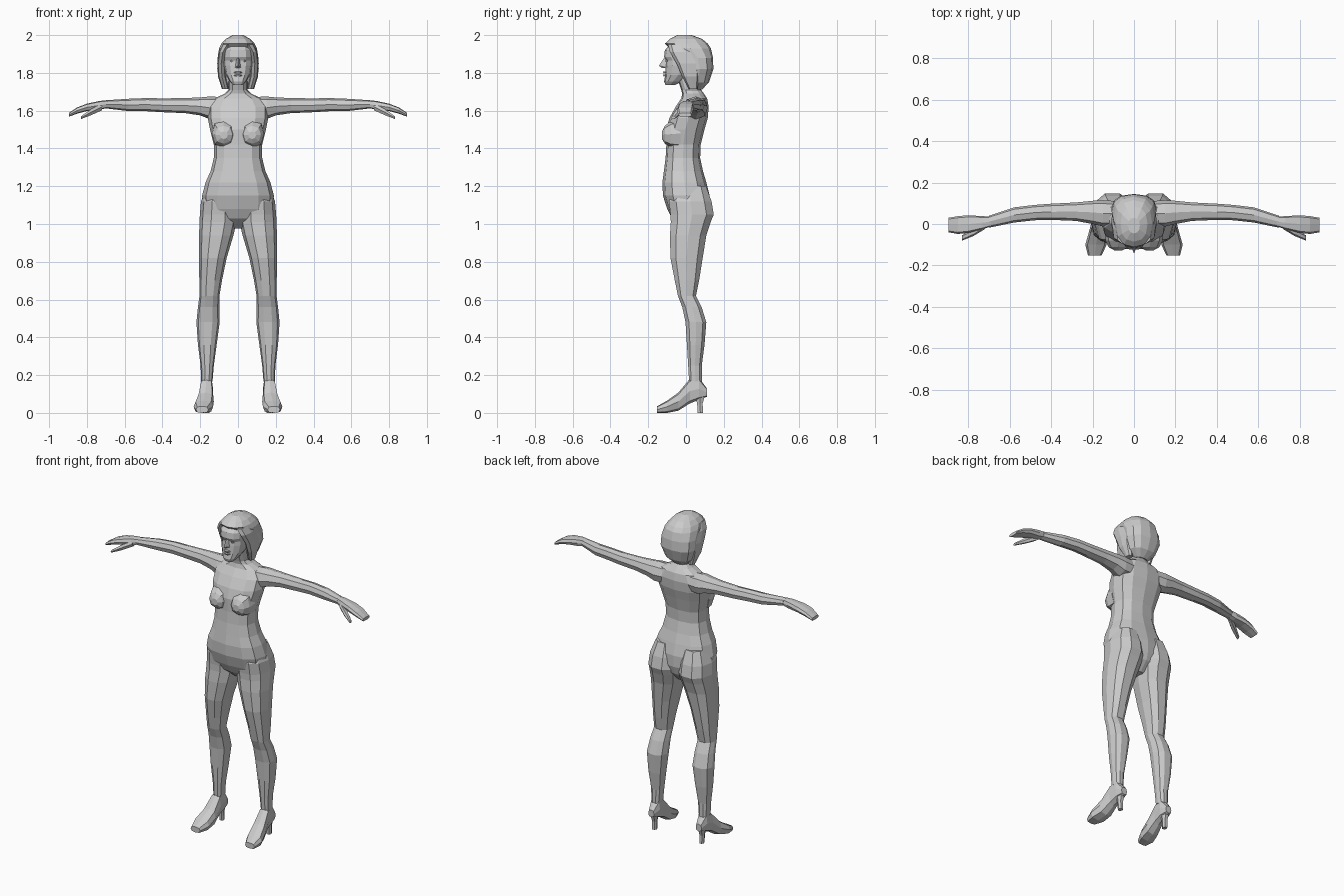
import bpy, bmesh, math
from mathutils import Vector

grey = bpy.data.materials.new("plain grey")
grey.diffuse_color = (0.6, 0.6, 0.6, 1)


def finish(name, bm, mirror):
    bmesh.ops.recalc_face_normals(bm, faces=bm.faces)
    mesh = bpy.data.meshes.new(name)
    bm.to_mesh(mesh)
    bm.free()
    mesh.materials.append(grey)
    ob = bpy.data.objects.new(name, mesh)
    bpy.context.collection.objects.link(ob)
    if mirror:
        mod = ob.modifiers.new("mirror", 'MIRROR')
        mod.use_mirror_merge = False
    return ob


def loft(name, axis, rings, n=8, power=0.85, mirror=False):
    """Skin over rounded rings, each (position, a0, a1, b0, b1) on the two other axes."""
    bm = bmesh.new()
    others = [i for i in range(3) if i != axis]
    loops = []
    for t, a0, a1, b0, b1 in rings:
        loop = []
        for k in range(n):
            w = 2 * math.pi * k / n
            c, s = math.cos(w), math.sin(w)
            co = [0, 0, 0]
            co[axis] = t
            co[others[0]] = (a0 + a1) / 2 + (a1 - a0) / 2 * math.copysign(abs(c) ** power, c)
            co[others[1]] = (b0 + b1) / 2 + (b1 - b0) / 2 * math.copysign(abs(s) ** power, s)
            loop.append(bm.verts.new(co))
        loops.append(loop)
    for p, q in zip(loops, loops[1:]):
        for k in range(n):
            j = (k + 1) % n
            bm.faces.new((p[k], p[j], q[j], q[k]))
    bm.faces.new(loops[0])
    bm.faces.new(loops[-1])
    return finish(name, bm, mirror)


def centred(rows):
    return [(z, -w, w, y0, y1) for z, w, y0, y1 in rows]


def hull(name, points, mirror=False):
    bm = bmesh.new()
    for p in points:
        bm.verts.new(Vector(p))
    bmesh.ops.convex_hull(bm, input=bm.verts[:])
    return finish(name, bm, mirror)


def unite(base, parts):
    for part in parts:
        mod = base.modifiers.new("join", 'BOOLEAN')
        mod.operation = 'UNION'
        mod.solver = 'EXACT'
        mod.object = part
        part.hide_render = True
        part.hide_viewport = False


# Torso and neck
torso = loft("body", 2, centred([
    (0.975, 0.03, -0.01, 0.06), (1.03, 0.12, -0.075, 0.11), (1.08, 0.185, -0.10, 0.125),
    (1.15, 0.19, -0.122, 0.125), (1.22, 0.172, -0.125, 0.108), (1.28, 0.145, -0.117, 0.09),
    (1.35, 0.128, -0.108, 0.075), (1.42, 0.128, -0.104, 0.078), (1.50, 0.148, -0.105, 0.098),
    (1.56, 0.160, -0.088, 0.115), (1.62, 0.160, -0.055, 0.12), (1.665, 0.125, -0.025, 0.112),
    (1.69, 0.07, -0.02, 0.095), (1.71, 0.05, -0.025, 0.08), (1.80, 0.048, -0.055, 0.06)]),
    n=12, power=0.8)

# Bust
bust = loft("bust", 1, [
    (-0.127, 0.055, 0.095, 1.45, 1.49), (-0.112, 0.03, 0.122, 1.425, 1.52),
    (-0.08, 0.015, 0.138, 1.405, 1.545), (-0.03, 0.02, 0.14, 1.40, 1.56)], mirror=True)

# Legs, including the seat at the top
leg = loft("leg", 2, [
    (0.165, 0.135, 0.195, 0.015, 0.085), (0.25, 0.128, 0.198, 0.01, 0.085),
    (0.36, 0.113, 0.212, 0.003, 0.10), (0.48, 0.097, 0.22, -0.005, 0.11),
    (0.56, 0.098, 0.212, -0.022, 0.085), (0.62, 0.098, 0.204, -0.045, 0.055),
    (0.70, 0.085, 0.205, -0.062, 0.072), (0.82, 0.06, 0.206, -0.086, 0.092),
    (0.94, 0.024, 0.206, -0.089, 0.112), (1.01, 0.008, 0.204, -0.085, 0.135),
    (1.05, 0.006, 0.202, -0.087, 0.152), (1.12, 0.008, 0.196, -0.095, 0.140),
    (1.20, 0.03, 0.165, -0.06, 0.11)], n=10, mirror=True)

# Arms
arm = loft("arm", 0, [
    (0.08, -0.01, 0.11, 1.56, 1.672), (0.15, -0.012, 0.115, 1.555, 1.675),
    (0.20, 0.0, 0.112, 1.575, 1.67), (0.28, 0.015, 0.104, 1.587, 1.667),
    (0.40, 0.02, 0.098, 1.592, 1.665), (0.48, 0.018, 0.092, 1.597, 1.667),
    (0.58, 0.007, 0.08, 1.598, 1.663), (0.70, -0.018, 0.04, 1.612, 1.655)], mirror=True)
unite(torso, [bust, leg, arm])

# Hands
loft("hand", 0, [
    (0.69, -0.012, 0.035, 1.615, 1.655), (0.73, -0.025, 0.038, 1.605, 1.652),
    (0.80, -0.043, 0.042, 1.598, 1.637), (0.85, -0.048, 0.038, 1.585, 1.618),
    (0.895, -0.04, 0.03, 1.568, 1.588)], power=0.6, mirror=True)
loft("thumb", 0, [
    (0.72, -0.025, 0.01, 1.60, 1.64), (0.775, -0.058, -0.02, 1.575, 1.612),
    (0.83, -0.08, -0.055, 1.555, 1.572)], n=6, mirror=True)

# Heeled shoes
loft("shoe", 1, [
    (0.11, 0.145, 0.185, 0.085, 0.13), (0.07, 0.132, 0.198, 0.07, 0.185),
    (0.02, 0.133, 0.202, 0.05, 0.18), (-0.04, 0.128, 0.218, 0.012, 0.108),
    (-0.10, 0.132, 0.235, 0.0, 0.065), (-0.153, 0.157, 0.222, 0.0, 0.035)],
    power=0.65, mirror=True)
loft("shoe_heel", 2, [
    (0.0, 0.150, 0.178, 0.06, 0.092), (0.05, 0.150, 0.180, 0.057, 0.09),
    (0.11, 0.140, 0.190, 0.04, 0.11)], n=6, mirror=True)

# Head
loft("head", 2, centred([
    (1.735, 0.025, -0.108, -0.06), (1.755, 0.045, -0.116, -0.02), (1.79, 0.064, -0.110, 0.03),
    (1.84, 0.075, -0.108, 0.05), (1.865, 0.076, -0.105, 0.05), (1.885, 0.076, -0.116, 0.05),
    (1.92, 0.074, -0.112, 0.05), (1.95, 0.062, -0.085, 0.05)]), n=12)
hull("nose", [(0, -0.116, 1.88), (0.008, -0.10, 1.88), (-0.008, -0.10, 1.88), (0, -0.143, 1.838),
              (0.017, -0.10, 1.828), (-0.017, -0.10, 1.828), (0, -0.128, 1.826)])
for name, z in (("upper_lip", 1.802), ("lower_lip", 1.786)):
    hull(name, [(sx * x, y, z + dz) for sx in (-1, 1)
                for x, y, dz in ((0.026, -0.10, 0), (0.01, -0.122, 0.004),
                                 (0.01, -0.119, -0.005), (0.01, -0.10, 0.007))])
hull("eye", [(0.015, -0.103, 1.863), (0.05, -0.088, 1.863), (0.032, -0.109, 1.869),
             (0.032, -0.107, 1.857), (0.032, -0.085, 1.863)], mirror=True)

# Hair cap and the locks beside the face
loft("hair", 2, centred([
    (1.712, 0.04, 0.035, 0.085), (1.75, 0.085, 0.01, 0.122), (1.82, 0.110, 0.0, 0.145),
    (1.88, 0.108, -0.02, 0.143), (1.93, 0.100, -0.085, 0.132), (1.955, 0.088, -0.112, 0.115),
    (1.98, 0.065, -0.085, 0.085), (2.0, 0.028, -0.045, 0.03)]), n=12)
loft("hair_lock", 2, [
    (1.715, 0.05, 0.085, 0.015, 0.06), (1.78, 0.064, 0.106, -0.02, 0.07),
    (1.85, 0.068, 0.110, -0.05, 0.07), (1.91, 0.058, 0.103, -0.085, 0.05),
    (1.95, 0.03, 0.085, -0.095, 0.04)], mirror=True)
